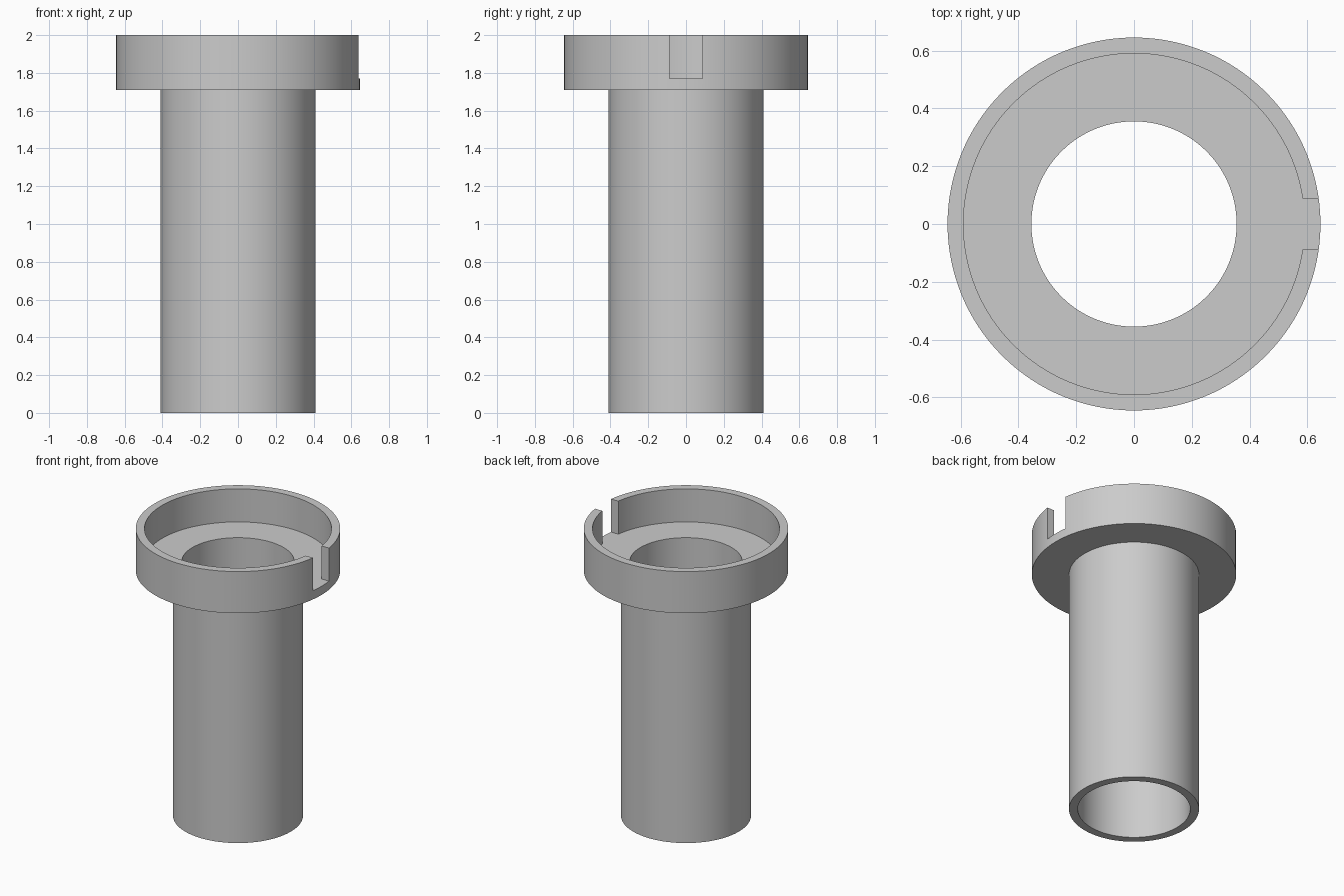
import bpy
import bmesh
import math
from mathutils import Matrix

SEGMENTS = 128
FLOOR_Z = 1.77

cube = bpy.data.objects.get("Cube")
if cube:
    bpy.data.objects.remove(cube, do_unlink=True)


def make_material(name, colour):
    mat = bpy.data.materials.new(name)
    mat.use_nodes = True
    mat.diffuse_color = colour
    mat.node_tree.nodes["Principled BSDF"].inputs["Base Color"].default_value = colour
    return mat


def make_object(name, bm, mat):
    bmesh.ops.recalc_face_normals(bm, faces=bm.faces)
    mesh = bpy.data.meshes.new(name)
    bm.to_mesh(mesh)
    bm.free()
    mesh.materials.append(mat)
    obj = bpy.data.objects.new(name, mesh)
    bpy.context.collection.objects.link(obj)
    return obj


def lathe(name, profile, mat):
    """Revolve a closed (radius, height) profile around z."""
    bm = bmesh.new()
    rings = []
    for i in range(SEGMENTS):
        a = math.tau * i / SEGMENTS
        rings.append([bm.verts.new((r * math.cos(a), r * math.sin(a), z))
                      for r, z in profile])
    n = len(profile)
    for i, ring in enumerate(rings):
        following = rings[(i + 1) % SEGMENTS]
        for j in range(n):
            k = (j + 1) % n
            bm.faces.new((ring[j], following[j], following[k], ring[k]))
    return make_object(name, bm, mat)


grey = make_material("grey", (0.6, 0.6, 0.6, 1))

# Hollow tube with a recessed cup on top
sleeve = lathe("flanged_sleeve", [
    (0.355, 0), (0.41, 0), (0.41, 1.71), (0.645, 1.71),
    (0.645, 2), (0.59, 2), (0.59, FLOOR_Z), (0.355, FLOOR_Z),
], grey)

# Slot through the rim on the left side, level with the cup floor
bm = bmesh.new()
bmesh.ops.create_cube(bm, size=1, matrix=Matrix.Translation((0.65, 0, FLOOR_Z + 0.25))
                      @ Matrix.Diagonal((0.3, 0.176, 0.5, 1)))
cutter = make_object("slot_cutter", bm, grey)
cutter.hide_render = True

slot = sleeve.modifiers.new("rim_slot", "BOOLEAN")
slot.operation = "DIFFERENCE"
slot.solver = "EXACT"
slot.object = cutter

bpy.context.view_layer.objects.active = sleeve
sleeve.select_set(True)
bpy.ops.object.modifier_apply(modifier=slot.name)
bpy.data.objects.remove(cutter, do_unlink=True)
bpy.ops.object.shade_smooth_by_angle(angle=math.radians(30))
